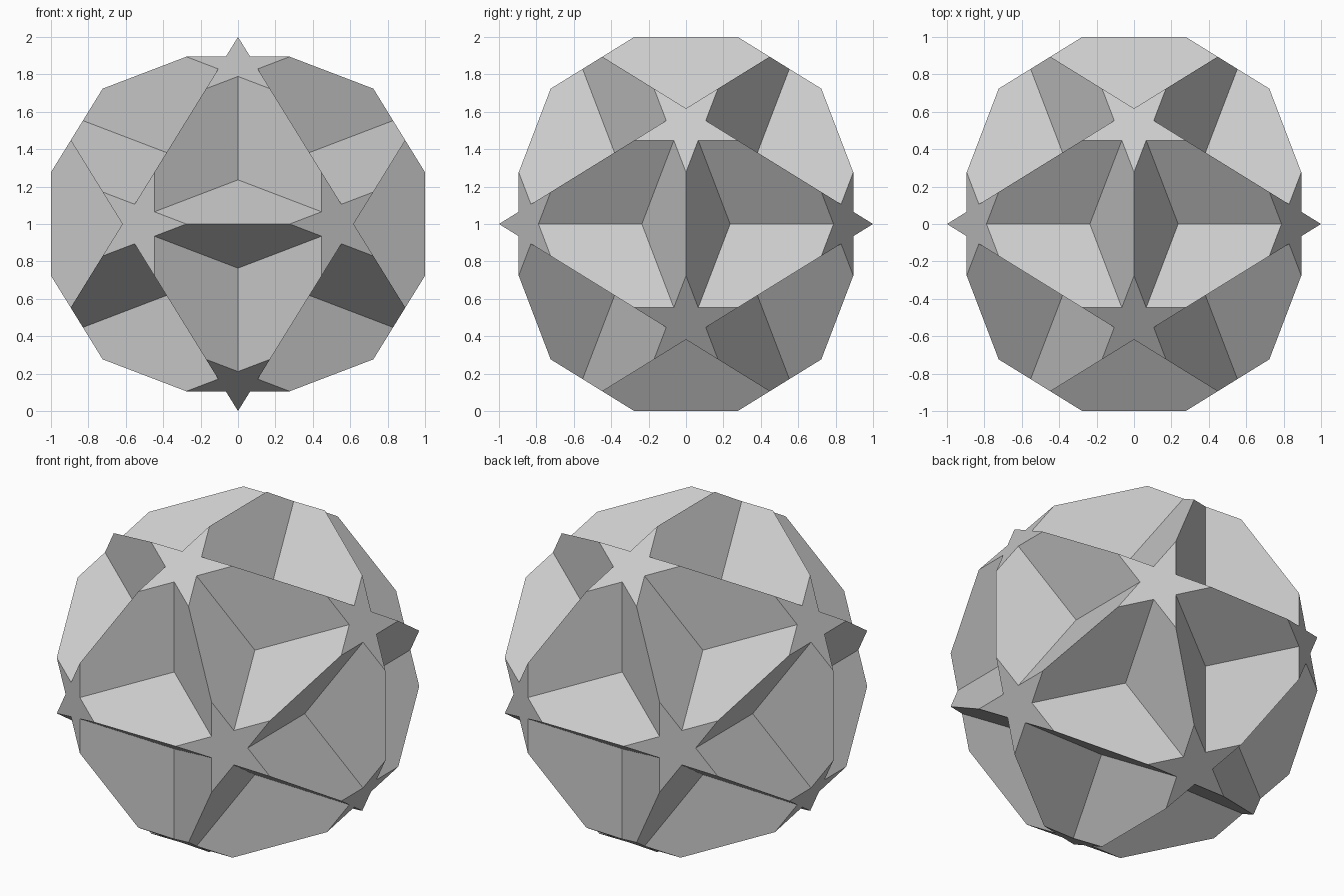
import bpy, bmesh
from math import sqrt
from mathutils import Vector

if "Cube" in bpy.data.objects:
    bpy.data.objects.remove(bpy.data.objects["Cube"])

g = (sqrt(5) - 1) / 2            # reciprocal golden ratio
t = (1 - 1 / sqrt(5)) / 2        # half length of the ridge left after truncation

# Twelve icosahedron corners, with ridges lying at x, y, z = +-1
corners = []
for a in (1, -1):
    for b in (g, -g):
        corners += [Vector((a, 0, b)), Vector((b, a, 0)), Vector((0, b, a))]

bm = bmesh.new()
for c in corners:
    bm.verts.new(c)
bmesh.ops.convex_hull(bm, input=bm.verts[:])
bmesh.ops.triangulate(bm, faces=bm.faces[:])

# Sink every triangle into a three-sided pit
pits = bmesh.ops.poke(bm, faces=bm.faces[:])["verts"]
for v in pits:
    v.co *= 3 / (sqrt(5) + 2)

# Slice off each corner and cap the cut with a flat star
for c in corners:
    n = c.normalized()
    height = Vector((1, 0, t)).dot(Vector((1, 0, g)).normalized())
    bmesh.ops.bisect_plane(bm, geom=bm.verts[:] + bm.edges[:] + bm.faces[:], dist=1e-5,
                           plane_co=n * height, plane_no=n, clear_outer=True)
    rim = [e for e in bm.edges if e.is_boundary]
    bmesh.ops.holes_fill(bm, edges=rim, sides=0)

bmesh.ops.recalc_face_normals(bm, faces=bm.faces[:])
bmesh.ops.translate(bm, verts=bm.verts[:], vec=(0, 0, 1))

mesh = bpy.data.meshes.new("star_polyhedron")
bm.to_mesh(mesh)
bm.free()
bpy.context.collection.objects.link(bpy.data.objects.new("star_polyhedron", mesh))
